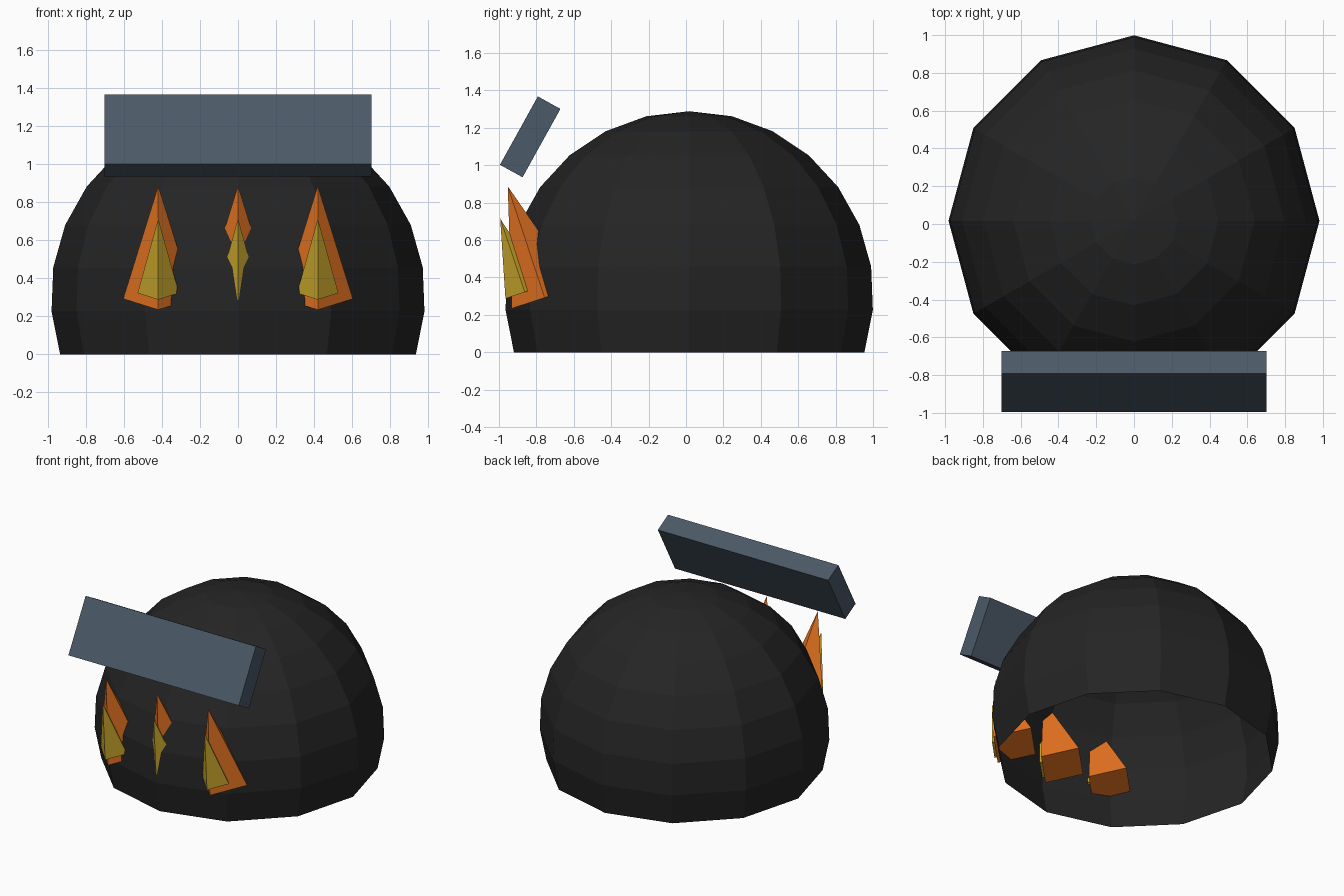
import bpy, bmesh
from math import sin, cos, pi, radians
from mathutils import Vector

if "Cube" in bpy.data.objects:
    bpy.data.objects.remove(bpy.data.objects["Cube"])


def material(name, color):
    mat = bpy.data.materials.new(name)
    mat.diffuse_color = (*color, 1)
    mat.use_nodes = True
    mat.node_tree.nodes["Principled BSDF"].inputs["Base Color"].default_value = mat.diffuse_color
    return mat


black = material("black", (0.018, 0.018, 0.018))
slate = material("slate", (0.07, 0.10, 0.135))
orange = material("orange", (0.82, 0.18, 0.016))
gold = material("gold", (0.60, 0.39, 0.025))


# Open 12-sided dome: a sphere cut off 18 degrees below its equator
def dome(name, radius, center, sides=12, rings=8, step=13.5):
    bm = bmesh.new()
    c = Vector(center)
    top = bm.verts.new(c + Vector((0, 0, radius)))
    previous = None
    for i in range(1, rings + 1):
        a = radians(step * i)
        ring = [bm.verts.new(c + radius * Vector((sin(a) * sin(2 * pi * k / sides),
                                                  sin(a) * cos(2 * pi * k / sides),
                                                  cos(a)))) for k in range(sides)]
        for k in range(sides):
            n = (k + 1) % sides
            if previous is None:
                bm.faces.new((top, ring[n], ring[k]))
            else:
                bm.faces.new((previous[k], previous[n], ring[n], ring[k]))
        previous = ring
    mesh = bpy.data.meshes.new(name)
    bm.to_mesh(mesh)
    bm.free()
    mesh.materials.append(black)
    bpy.context.collection.objects.link(bpy.data.objects.new(name, mesh))


dome("dome_shell", 0.985, (0, 0.017, 0.304))

# Tilted slab above the front
bpy.ops.mesh.primitive_cube_add(size=1, location=(0, -0.833, 1.152),
                                rotation=(radians(-29), 0, 0))
slab = bpy.context.object
slab.name = "slanted_slab"
slab.scale = (1.405, 0.138, 0.418)
slab.data.materials.append(slate)


# Four-sided spike leaning forward from its base centre
def spike(name, base, radius, depth, tilt, mat):
    t = radians(tilt)
    center = Vector(base) + depth / 2 * Vector((0, -sin(t), cos(t)))
    bpy.ops.mesh.primitive_cone_add(vertices=4, radius1=radius, radius2=0, depth=depth,
                                    location=center, rotation=(t, 0, 0))
    ob = bpy.context.object
    ob.name = name
    ob.data.materials.append(mat)


# Three flames, each an orange spike with a gold core
for label, x in (("left", -0.42), ("middle", 0), ("right", 0.42)):
    spike("outer_flame_" + label, (x, -0.756, 0.292), 0.185, 0.627, 18.3, orange)
    spike("inner_flame_" + label, (x, -0.862, 0.322), 0.109, 0.414, 18.5, gold)
